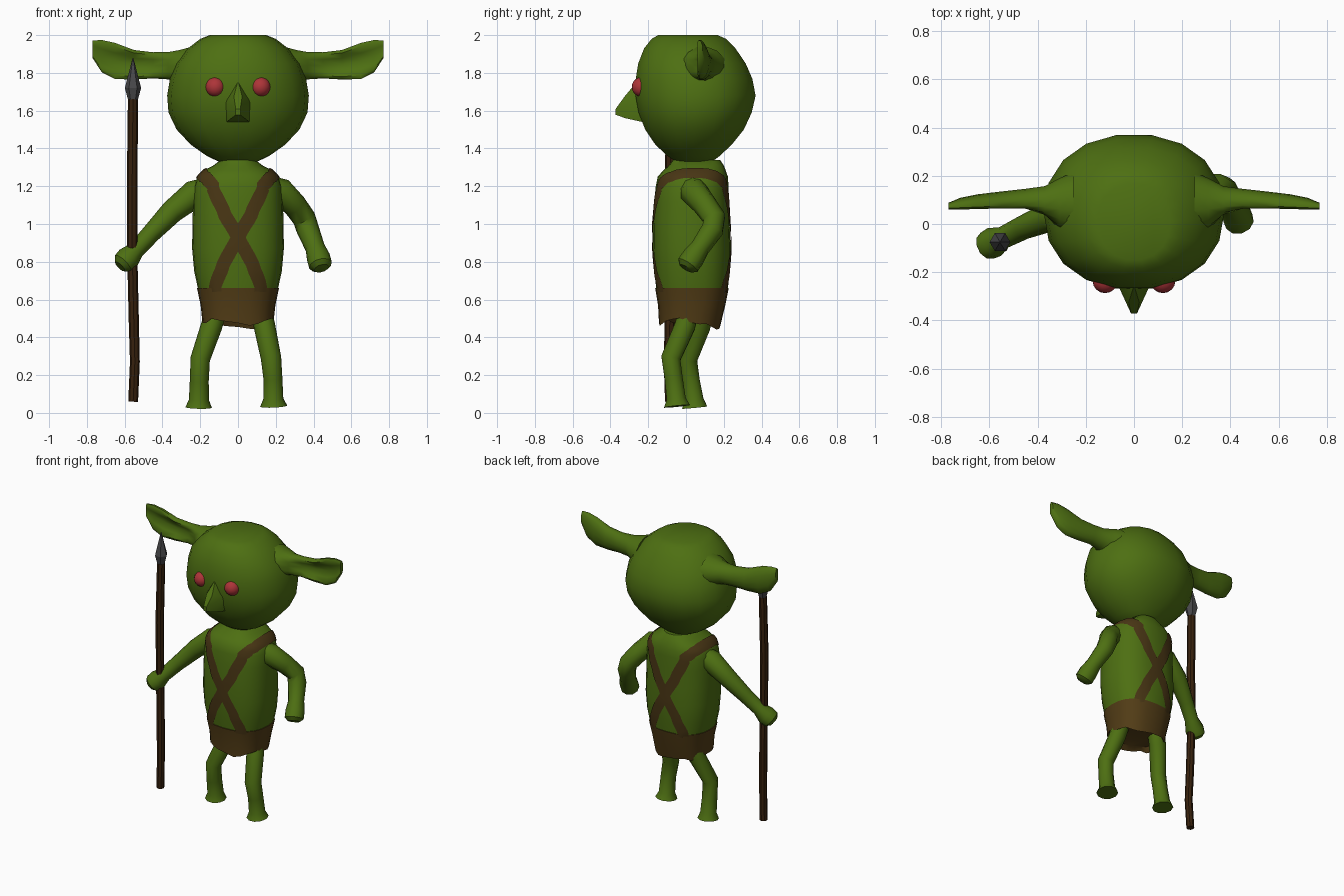
import bpy, bmesh, math, random
from mathutils import Vector as V
from mathutils.bvhtree import BVHTree

random.seed(4)


def material(name, rgb):
    m = bpy.data.materials.new(name)
    m.diffuse_color = (*rgb, 1)
    return m


GREEN = material("skin green", (0.075, 0.16, 0.006))
STRAP = material("strap brown", (0.065, 0.036, 0.007))
CLOTH = material("cloth brown", (0.085, 0.046, 0.008))
WOOD = material("dark wood", (0.038, 0.015, 0.004))
METAL = material("grey metal", (0.065, 0.065, 0.068))
RED = material("eye red", (0.42, 0.035, 0.04))


def finish(name, bm, mat, angle=40, closed=True):
    if closed:
        bmesh.ops.recalc_face_normals(bm, faces=bm.faces)
    me = bpy.data.meshes.new(name)
    bm.to_mesh(me)
    bm.free()
    me.materials.append(mat)
    me.shade_smooth()
    me.set_sharp_from_angle(angle=math.radians(angle))
    ob = bpy.data.objects.new(name, me)
    bpy.context.collection.objects.link(ob)
    return ob


def skin(name, rings, mat, angle=40):
    """Closed loft through rings of points."""
    bm = bmesh.new()
    vs = [[bm.verts.new(p) for p in r] for r in rings]
    n = len(vs[0])
    for a, b in zip(vs, vs[1:]):
        for i in range(n):
            j = (i + 1) % n
            bm.faces.new((a[i], a[j], b[j], b[i]))
    bm.faces.new(vs[0][::-1])
    bm.faces.new(vs[-1])
    return finish(name, bm, mat, angle)


def flat_ring(z, rx, y0, y1, n, e):
    """Horizontal rounded ring between y0 and y1."""
    pts = []
    for i in range(n):
        a = 2 * math.pi * i / n
        c, s = math.cos(a), math.sin(a)
        pts.append(V((rx * math.copysign(abs(c) ** e, c),
                      (y0 + y1) / 2 + (y1 - y0) / 2 * math.copysign(abs(s) ** e, s), z)))
    return pts


def tube(name, pts, mat, n=10, angle=40):
    """Tube through (x, y, z, radius) points."""
    ps = [V(p[:3]) for p in pts]
    rings = []
    for i, p in enumerate(ps):
        t = (ps[min(i + 1, len(ps) - 1)] - ps[max(i - 1, 0)]).normalized()
        u = t.cross(V((0, 1, 0))).normalized()
        w = t.cross(u)
        rings.append([p + pts[i][3] * (u * math.cos(k * math.tau / n) + w * math.sin(k * math.tau / n))
                      for k in range(n)])
    return skin(name, rings, mat, angle)


# Head: z, half width, front y, back y
HEAD = [(1.315, 0.07, -0.03, 0.12), (1.36, 0.165, -0.10, 0.18), (1.42, 0.25, -0.165, 0.245),
        (1.50, 0.325, -0.22, 0.31), (1.59, 0.368, -0.255, 0.352), (1.68, 0.375, -0.272, 0.373),
        (1.77, 0.36, -0.27, 0.355), (1.85, 0.33, -0.257, 0.32), (1.93, 0.265, -0.225, 0.265),
        (1.98, 0.20, -0.185, 0.215), (2.0, 0.15, -0.15, 0.17)]
skin("head", [flat_ring(*r, 18, 0.92) for r in HEAD], GREEN)

# Nose: wide root, hooked tip, flat underside
bm = bmesh.new()
for p in [(0, -0.255, 1.76), (0.075, -0.235, 1.65), (-0.075, -0.235, 1.65), (0.06, -0.23, 1.54),
          (-0.06, -0.23, 1.54), (0.022, -0.325, 1.675), (-0.022, -0.325, 1.675), (0.035, -0.32, 1.56),
          (-0.035, -0.32, 1.56), (0.012, -0.372, 1.61), (-0.012, -0.372, 1.61),
          (0.012, -0.372, 1.578), (-0.012, -0.372, 1.578), (0, -0.2, 1.64)]:
    bm.verts.new(p)
bmesh.ops.convex_hull(bm, input=bm.verts)
finish("nose", bm, GREEN, 35)

# Eyes and ears
# Ear stations: x, centre z, half height, centre y, half depth, front hollow
EAR = [(0.25, 1.83, 0.11, 0.085, 0.13, 0), (0.31, 1.835, 0.088, 0.085, 0.105, 0), (0.37, 1.838, 0.074, 0.087, 0.07, 0.3),
       (0.45, 1.84, 0.071, 0.09, 0.056, 1), (0.55, 1.843, 0.08, 0.085, 0.05, 1.4),
       (0.65, 1.863, 0.098, 0.08, 0.043, 1.4), (0.72, 1.888, 0.088, 0.075, 0.034, 1.2),
       (0.77, 1.925, 0.048, 0.07, 0.018, 0.5)]
for side, label in ((-1, "right"), (1, "left")):
    bm = bmesh.new()
    bmesh.ops.create_uvsphere(bm, u_segments=16, v_segments=10, radius=0.052)
    bmesh.ops.translate(bm, verts=bm.verts, vec=(side * 0.12, -0.235, 1.725))
    finish(label + "_eye", bm, RED)
    rings = []
    for x, zc, hz, yc, hy, dent in EAR:
        ring = []
        for k in range(14):
            c, s = math.cos(k * math.tau / 14), math.sin(k * math.tau / 14)
            y = yc + hy * c + (dent * hy * c ** 4 if c < 0 else 0)
            ring.append((side * x, y, zc + hz * s))
        rings.append(ring)
    skin(label + "_ear", rings, GREEN, 60)

# Torso
BODY = [(0.64, 0.208, -0.155, 0.22), (0.75, 0.232, -0.168, 0.231), (0.87, 0.243, -0.174, 0.236),
        (1.0, 0.241, -0.174, 0.231), (1.12, 0.238, -0.168, 0.228), (1.2, 0.232, -0.16, 0.225),
        (1.25, 0.215, -0.15, 0.222), (1.285, 0.18, -0.12, 0.21), (1.31, 0.13, -0.09, 0.20), (1.34, 0.09, -0.07, 0.18)]
torso = skin("torso", [flat_ring(*r, 24, 0.82) for r in BODY], GREEN)

# Ragged loincloth continuing the torso, recessed underneath
hem = flat_ring(0.46, 0.188, -0.143, 0.18, 24, 0.82)
for p in hem:
    p.z = 0.465 + 0.025 * (abs(p.x) / 0.19) - 0.09 * max(p.y - 0.04, 0) / 0.5 + random.uniform(-0.018, 0.018)
skin("loincloth", [flat_ring(0.66, 0.217, -0.163, 0.226, 24, 0.82), flat_ring(0.57, 0.198, -0.148, 0.208, 24, 0.82),
                   hem, flat_ring(0.51, 0.165, -0.115, 0.155, 24, 0.82)], CLOTH)

# Crossed straps: thin bands wrapped on the torso surface
bm = bmesh.new()
bm.from_mesh(torso.data)
tree = BVHTree.FromBMesh(bm)
bm.free()
HALF = [(0.155, 0.63), (0.10, 0.75), (0, 0.93), (-0.09, 1.08), (-0.165, 1.22)]
path = [(x, -0.2, z) for x, z in HALF] + [(-0.205, -0.06, 1.28), (-0.205, 0.12, 1.28)]
path += [(x, 0.26, z) for x, z in HALF[::-1]]
fine = [V(a).lerp(V(b), k / 5) for a, b in zip(path, path[1:]) for k in range(5)] + [V(path[-1])]
for side, label in ((1, "right"), (-1, "left")):
    on = [tree.find_nearest(V((side * p.x, p.y, p.z)))[:2] for p in fine]
    bm = bmesh.new()
    rows = []
    for i, (p, nrm) in enumerate(on):
        t = on[min(i + 1, len(on) - 1)][0] - on[max(i - 1, 0)][0]
        across = t.cross(nrm).normalized()
        row = []
        for w in (-0.036, -0.018, 0, 0.018, 0.036):
            q, qn = tree.find_nearest(p + across * w)[:2]
            row.append(bm.verts.new(q + qn * 0.006))
        rows.append(row)
    for a, b in zip(rows, rows[1:]):
        for k in range(4):
            bm.faces.new((a[k], a[k + 1], b[k + 1], b[k]))
    bm.normal_update()
    if bm.faces[:][10].normal.y > 0:
        bmesh.ops.reverse_faces(bm, faces=bm.faces)
    finish(label + "_strap", bm, STRAP, 60, closed=False)

# Arms: one reaching to the spear, one bent back at the elbow
tube("right_arm", [(-0.15, 0.045, 1.19, 0.06), (-0.23, 0.045, 1.16, 0.074), (-0.35, 0.03, 1.065, 0.062),
                   (-0.46, -0.015, 0.95, 0.05), (-0.54, -0.055, 0.862, 0.046), (-0.58, -0.075, 0.82, 0.064),
                   (-0.61, -0.09, 0.79, 0.06), (-0.625, -0.097, 0.775, 0.035)], GREEN)
tube("left_arm", [(0.15, 0.03, 1.2, 0.06), (0.225, 0.04, 1.17, 0.075), (0.30, 0.1, 1.1, 0.064),
                  (0.35, 0.15, 1.03, 0.062), (0.37, 0.14, 0.97, 0.06), (0.408, 0.075, 0.875, 0.052),
                  (0.425, 0.04, 0.825, 0.062), (0.437, 0.01, 0.782, 0.062), (0.442, 0.0, 0.765, 0.04)], GREEN)

# Legs with flared feet
tube("left_leg", [(0.12, 0.02, 0.56, 0.055), (0.14, -0.005, 0.46, 0.057), (0.175, -0.08, 0.29, 0.054),
                  (0.185, -0.065, 0.18, 0.05), (0.187, -0.052, 0.075, 0.053), (0.189, -0.048, 0.035, 0.072)], GREEN)
tube("right_leg", [(-0.11, 0.09, 0.56, 0.055), (-0.14, 0.075, 0.46, 0.057), (-0.2, 0.01, 0.285, 0.052),
                   (-0.205, 0.025, 0.17, 0.05), (-0.207, 0.042, 0.07, 0.053), (-0.208, 0.046, 0.028, 0.07)], GREEN)

# Spear: slightly crooked shaft and faceted point
tube("spear_shaft", [(-0.555, -0.085, 0.06, 0.026), (-0.546, -0.092, 0.27, 0.026), (-0.552, -0.085, 0.5, 0.027),
                     (-0.56, -0.08, 0.85, 0.027), (-0.56, -0.085, 1.25, 0.028), (-0.556, -0.075, 1.66, 0.027)],
     WOOD, 8)
tube("spear_point", [(-0.556, -0.075, 1.65, 0.024), (-0.556, -0.075, 1.72, 0.043),
                     (-0.556, -0.075, 1.88, 0.002)], METAL, 6, 20)
